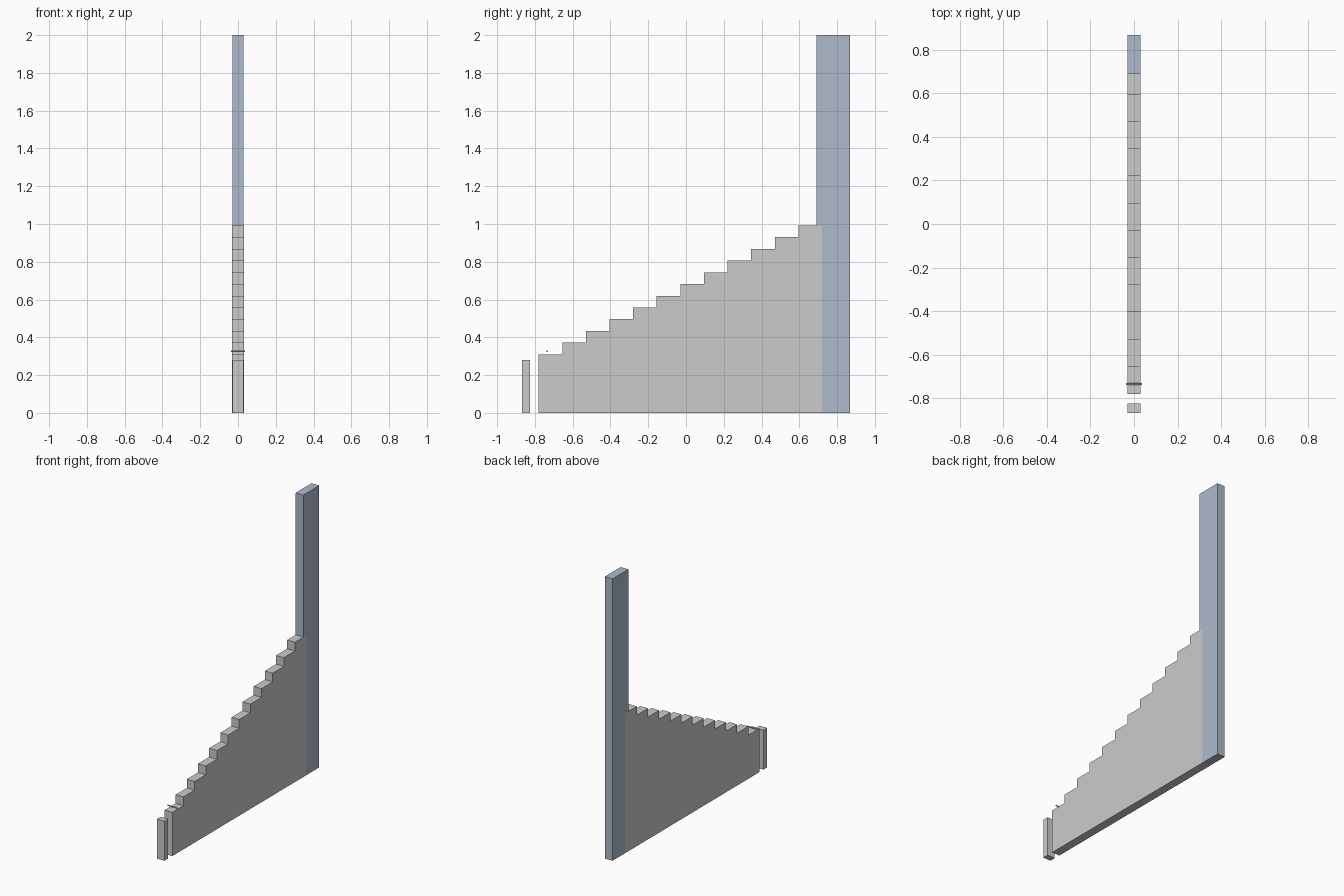
import bpy, bmesh, math

if "Cube" in bpy.data.objects:
    bpy.data.objects.remove(bpy.data.objects["Cube"])

HALF = 0.03  # half thickness of the whole fence panel


def extrude_profile(name, profile, half):
    """Extrude a closed (y, z) outline along x, centred on x = 0."""
    bm = bmesh.new()
    face = bm.faces.new([bm.verts.new((-half, y, z)) for y, z in profile])
    ext = bmesh.ops.extrude_face_region(bm, geom=[face])
    verts = [g for g in ext["geom"] if isinstance(g, bmesh.types.BMVert)]
    bmesh.ops.translate(bm, verts=verts, vec=(2 * half, 0, 0))
    bmesh.ops.recalc_face_normals(bm, faces=bm.faces)
    mesh = bpy.data.meshes.new(name)
    bm.to_mesh(mesh)
    bm.free()
    obj = bpy.data.objects.new(name, mesh)
    bpy.context.collection.objects.link(obj)
    return obj


def block(name, y0, y1, z1, half=HALF):
    return extrude_profile(name, [(y0, 0), (y1, 0), (y1, z1), (y0, z1)], half)


# Stepped wall: twelve equal treads rising towards the back
steps, start, tread, rise, first = 12, -0.78, 0.125, 0.062, 0.31
outline = [(start, 0)]
for i in range(steps):
    z = first + i * rise
    outline += [(start + i * tread, z), (start + (i + 1) * tread, z)]
outline.append((start + steps * tread, 0))
extrude_profile("stepped_wall", outline, HALF + 0.0005)

# Tall blue-grey rear post
post = block("rear_post", 0.69, 0.867, 2.0)
mat = bpy.data.materials.new("blue_grey")
mat.diffuse_color = (0.42, 0.49, 0.60, 1)
mat.use_nodes = True
mat.node_tree.nodes["Principled BSDF"].inputs["Base Color"].default_value = mat.diffuse_color
post.data.materials.append(mat)

# Short front post, separated by a narrow gap
block("front_post", -0.867, -0.825, 0.28)

# Thin cross pin above the lowest step
bpy.ops.mesh.primitive_cylinder_add(vertices=12, radius=0.004, depth=0.074,
                                    location=(0, -0.735, 0.326),
                                    rotation=(0, math.pi / 2, 0))
bpy.context.object.name = "cross_pin"
